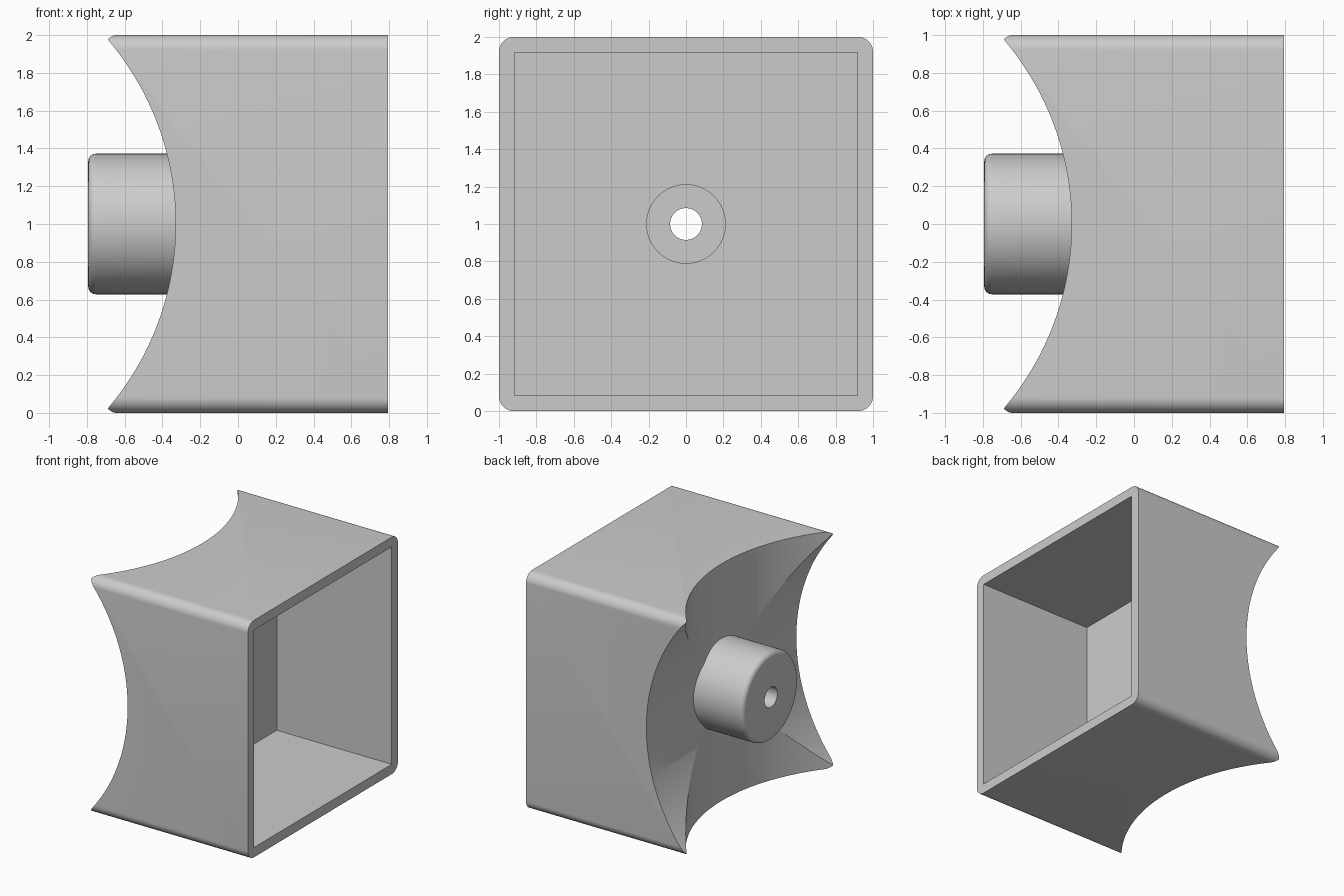
import bpy, bmesh, math
from mathutils import Matrix, Vector

if "Cube" in bpy.data.objects:
    bpy.data.objects.remove(bpy.data.objects["Cube"])

grey = bpy.data.materials.new("plain_grey")
grey.use_nodes = True
colour = (0.6, 0.6, 0.6, 1)
grey.diffuse_color = colour
grey.node_tree.nodes["Principled BSDF"].inputs["Base Color"].default_value = colour

BACK, FRONT = -0.793, 0.793      # extent along x
FLOOR = -0.28                    # inner floor of the open box
BOSS_R, BORE_R, HOLE_R = 0.372, 0.21, 0.085
SCOOP_R, SCOOP_DEPTH = 1.506, -0.33


def finish(bm, name):
    bmesh.ops.recalc_face_normals(bm, faces=bm.faces)
    mesh = bpy.data.meshes.new(name)
    bm.to_mesh(mesh)
    bm.free()
    mesh.materials.append(grey)
    obj = bpy.data.objects.new(name, mesh)
    bpy.context.collection.objects.link(obj)
    return obj


def box(name, x0, x1, half, radius=0):
    bm = bmesh.new()
    size = Matrix.Diagonal((x1 - x0, 2 * half, 2 * half, 1))
    bmesh.ops.create_cube(bm, size=1, matrix=Matrix.Translation(((x0 + x1) / 2, 0, 1)) @ size)
    if radius:
        long_edges = [e for e in bm.edges if abs(e.verts[0].co.x - e.verts[1].co.x) > 0.1]
        bmesh.ops.bevel(bm, geom=long_edges, offset=radius, segments=10, profile=0.5, affect='EDGES')
    return finish(bm, name)


def cylinder(name, radius, length, centre, axis, sides):
    bm = bmesh.new()
    turn = Vector((0, 0, 1)).rotation_difference(Vector(axis)).to_matrix().to_4x4()
    bmesh.ops.create_cone(bm, cap_ends=True, segments=sides, radius1=radius, radius2=radius,
                          depth=length, matrix=Matrix.Translation(centre) @ turn)
    return finish(bm, name)


def smooth(obj, angle):
    bpy.ops.object.select_all(action='DESELECT')
    obj.select_set(True)
    bpy.context.view_layer.objects.active = obj
    bpy.ops.object.shade_smooth_by_angle(angle=math.radians(angle))


# Square housing, open at +x, scooped at -x by two crossed cylinders
housing = box("housing", BACK, FRONT, 1, 0.08)
scoop_centre = (SCOOP_DEPTH - SCOOP_R, 0, 1)
cutters = [
    box("cavity_cutter", FLOOR, FRONT + 0.2, 0.917),
    cylinder("scoop_cutter_y", SCOOP_R, 3, scoop_centre, (0, 1, 0), 256),
    cylinder("scoop_cutter_z", SCOOP_R, 3, scoop_centre, (0, 0, 1), 256),
    cylinder("boss_cutter", BOSS_R, 1, (FLOOR, 0, 1), (1, 0, 0), 96),
]
bpy.context.view_layer.objects.active = housing
for cutter in cutters:
    mod = housing.modifiers.new(cutter.name, 'BOOLEAN')
    mod.operation, mod.solver, mod.object = 'DIFFERENCE', 'EXACT', cutter
    bpy.ops.object.modifier_apply(modifier=mod.name)
    bpy.data.objects.remove(cutter)
smooth(housing, 20)

# Round boss with softened rim, through hole and counterbore, turned about x
fillet = 0.04
rim = [(BACK + fillet * (1 - math.cos(a)), BOSS_R - fillet * (1 - math.sin(a)))
       for a in (math.radians(15 * i) for i in range(7))]
profile = [(BACK, HOLE_R)] + rim + [(FLOOR, BOSS_R), (FLOOR, BORE_R),
                                    (FLOOR - 0.25, BORE_R), (FLOOR - 0.25, HOLE_R)]
bm = bmesh.new()
verts = [bm.verts.new((x, r, 1)) for x, r in profile]
edges = [bm.edges.new((verts[i], verts[i - 1])) for i in range(len(verts))]
bmesh.ops.spin(bm, geom=verts + edges, cent=(0, 0, 1), axis=(1, 0, 0),
               angle=math.tau, steps=96, use_merge=True)
bmesh.ops.remove_doubles(bm, verts=bm.verts, dist=0.0001)
boss = finish(bm, "boss")
smooth(boss, 30)
